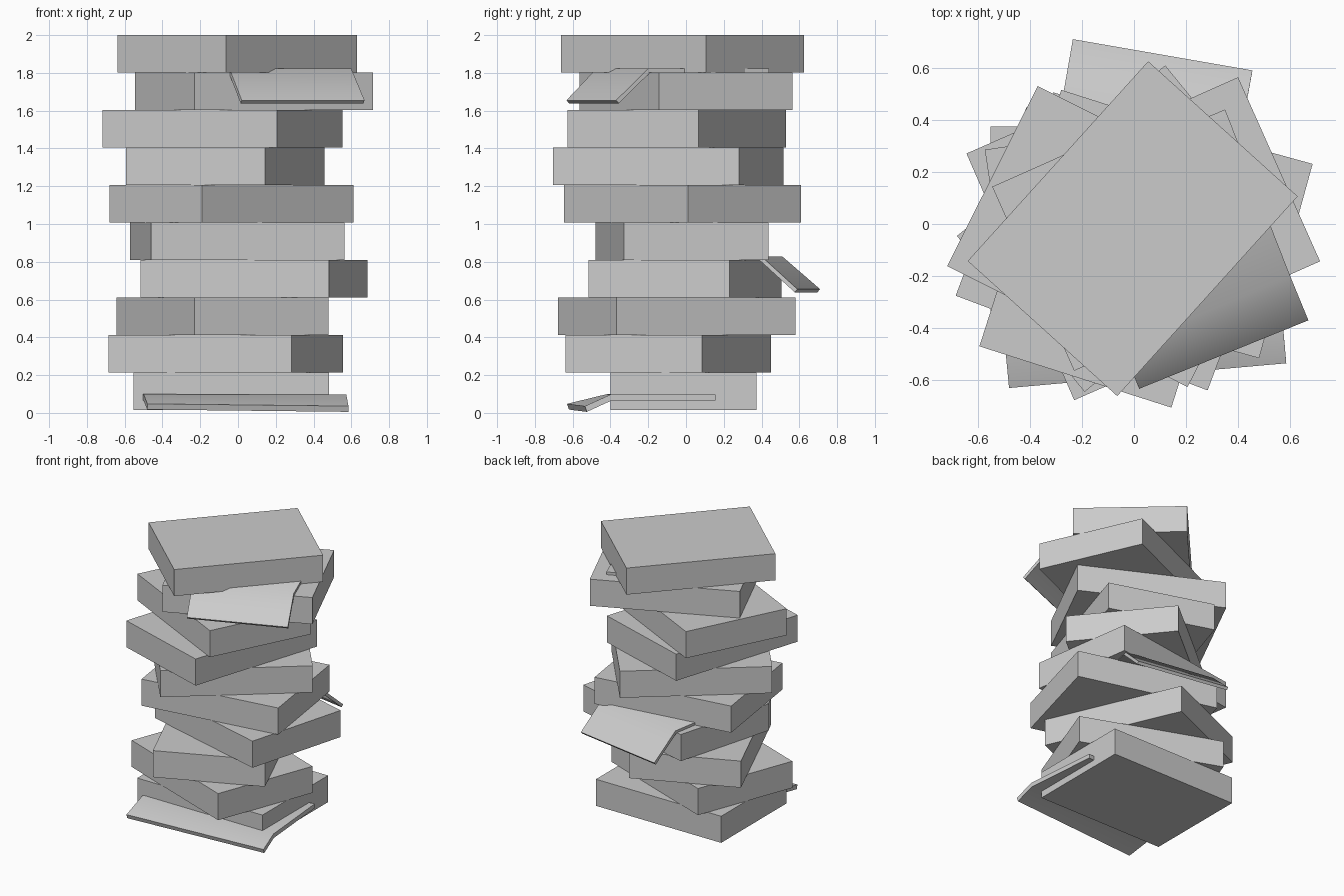
import bpy
from math import radians

if "Cube" in bpy.data.objects:
    bpy.data.objects.remove(bpy.data.objects["Cube"])

W, D, H, BASE = 1.034, 0.774, 0.1985, 0.015

# Books, bottom to top: centre x, centre y, turn in degrees
BOOKS = [
    (-0.035, -0.013, 0), (-0.065, -0.095, -20.6), (-0.082, -0.048, -66.4),
    (0.085, -0.005, -15.4), (-0.005, -0.022, 8.4), (-0.035, -0.018, 39.3),
    (-0.068, -0.095, 72.3), (-0.082, -0.048, -26.7), (0.085, 0.0, 24.0),
    (-0.005, -0.018, 47.9),
]


def add_book(i, x, y, turn):
    bpy.ops.mesh.primitive_cube_add(
        size=1, location=(x, y, BASE + H * (i + 0.5)), rotation=(0, 0, radians(turn)))
    ob = bpy.context.object
    ob.name = f"book_{i + 1}"
    ob.scale = (W, D, H)


def add_sheet(name, rows, thickness):
    """Bent sheet from (left, right) point rows: inner end, hinge, hanging tip."""
    verts = [p for row in rows for p in row]
    faces = [(0, 2, 3, 1), (2, 4, 5, 3)]
    mesh = bpy.data.meshes.new(name)
    mesh.from_pydata(verts, [], faces)
    ob = bpy.data.objects.new(name, mesh)
    bpy.context.collection.objects.link(ob)
    mod = ob.modifiers.new("thickness", 'SOLIDIFY')
    mod.thickness = thickness
    mod.offset = -1
    mod.use_even_offset = True
    bpy.ops.object.select_all(action='DESELECT')
    ob.select_set(True)
    bpy.context.view_layer.objects.active = ob
    bpy.ops.object.modifier_apply(modifier=mod.name)
    bpy.ops.object.shade_smooth_by_angle(angle=radians(60))


for i, book in enumerate(BOOKS):
    add_book(i, *book)

# Loose sheets tucked between books, each folded down outside the stack
add_sheet("bottom_sheet", [
    ((-0.54, 0.06, 0.097), (0.525, 0.155, 0.097)),
    ((-0.50, -0.42, 0.099), (0.573, -0.40, 0.097)),
    ((-0.48, -0.63, 0.048), (0.585, -0.535, 0.036))], 0.032)
add_sheet("middle_sheet", [
    ((0.30, -0.28, 0.828), (-0.39, -0.18, 0.828)),
    ((0.42, 0.40, 0.828), (-0.27, 0.51, 0.828)),
    ((0.455, 0.59, 0.655), (-0.235, 0.71, 0.655))], 0.022)
add_sheet("top_sheet", [
    ((-0.29, 0.17, 1.822), (0.35, 0.44, 1.822)),
    ((-0.045, -0.475, 1.822), (0.60, -0.20, 1.822)),
    ((0.02, -0.633, 1.655), (0.67, -0.37, 1.655))], 0.022)
